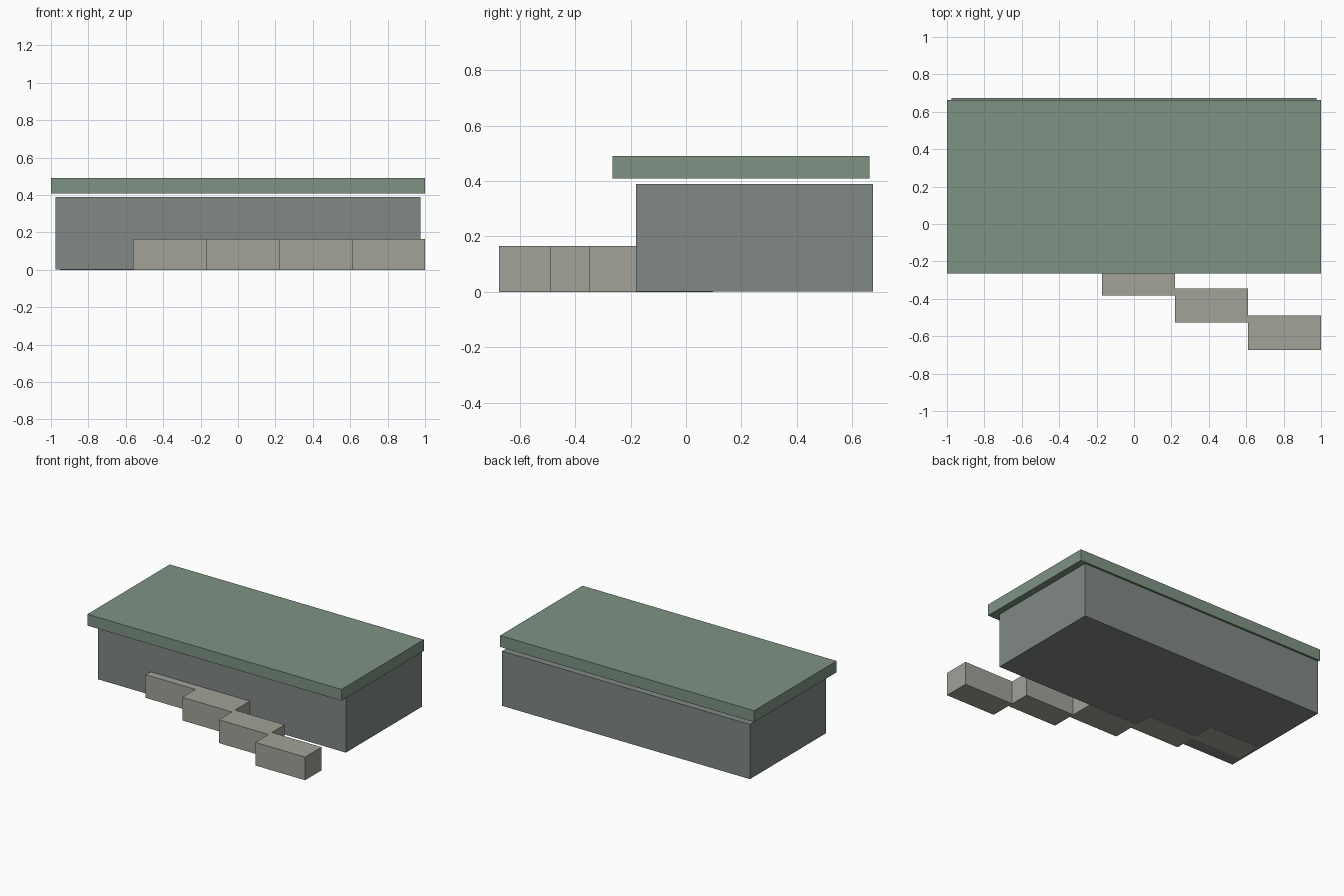
import bpy

if "Cube" in bpy.data.objects:
    bpy.data.objects.remove(bpy.data.objects["Cube"])


def material(name, rgb):
    mat = bpy.data.materials.new(name)
    mat.diffuse_color = (*rgb, 1.0)
    mat.use_nodes = True
    mat.node_tree.nodes["Principled BSDF"].inputs["Base Color"].default_value = mat.diffuse_color
    return mat


def box(name, x, y, z, mat):
    """Axis-aligned box from (min, max) ranges."""
    ranges = (x, y, z)
    bpy.ops.mesh.primitive_cube_add(size=1, location=[(a + b) / 2 for a, b in ranges])
    obj = bpy.context.object
    obj.name = name
    obj.scale = [b - a for a, b in ranges]
    bpy.ops.object.transform_apply(location=False, rotation=False, scale=True)
    obj.data.materials.append(mat)
    return obj


wall_mat = material("wall_grey", (0.22, 0.25, 0.24))
roof_mat = material("roof_green", (0.21, 0.29, 0.23))
stone_mat = material("stone_grey", (0.36, 0.36, 0.32))

# Main block
box("building_body", (-0.975, 0.975), (-0.18, 0.674), (0.001, 0.39), wall_mat)

# Roof slab floating just above the walls, overhanging the front
box("roof_slab", (-1, 1), (-0.265, 0.662), (0.409, 0.49), roof_mat)

# Staggered row of low blocks stepping back from the front right corner;
# the third meets the wall and the last two run inside it
for i, depth in enumerate((0.185, 0.182, 0.202, 0.185, 0.185)):
    x = 1 - 0.3905 * i
    y = -0.674 + 0.1465 * i
    box(f"path_block_{i + 1}", (x - 0.3905, x), (y, y + depth), (0, 0.165), stone_mat)
